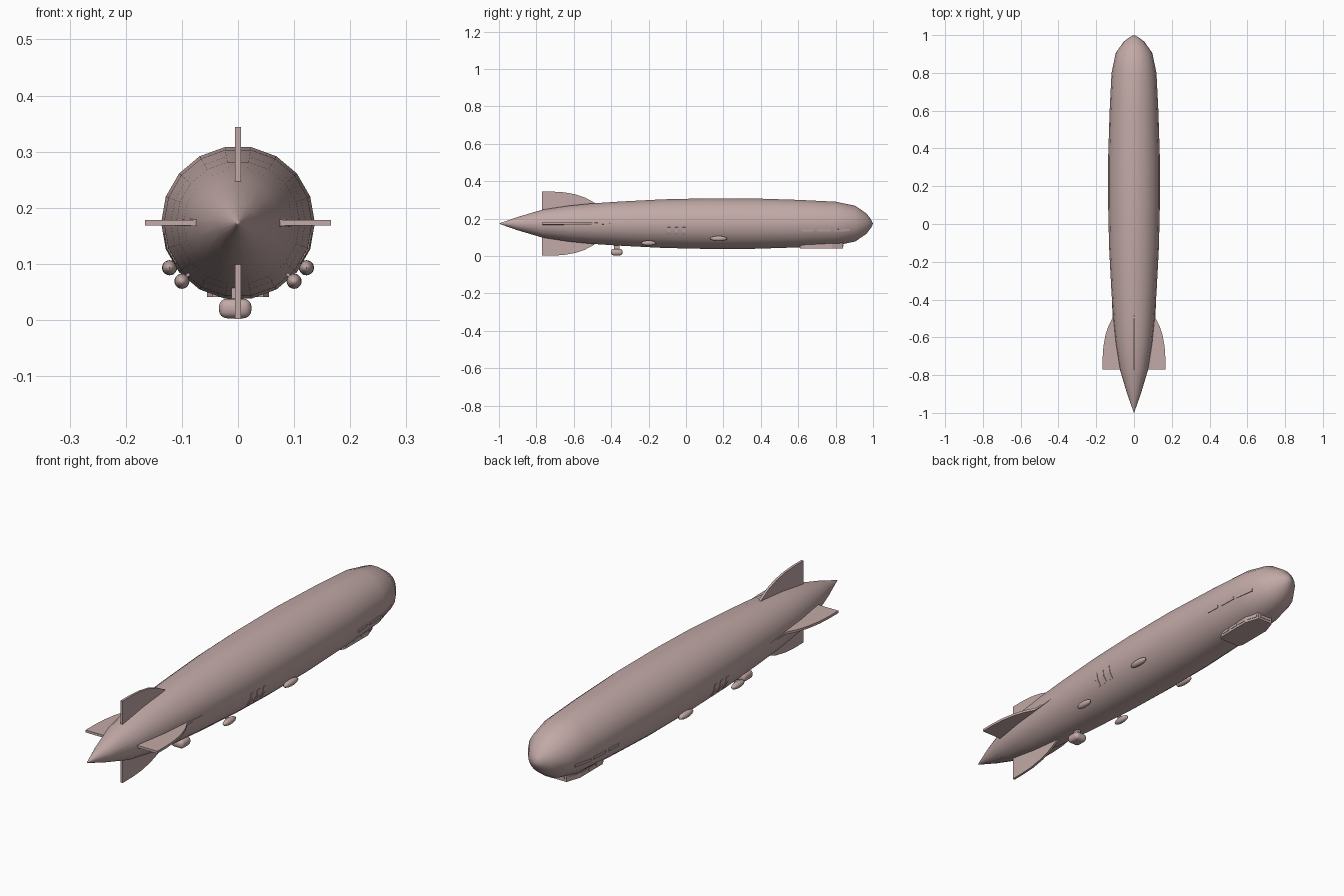
import bpy, bmesh
from math import sin, cos, pi, radians, atan2
from mathutils import Matrix, Vector

if "Cube" in bpy.data.objects:
    bpy.data.objects.remove(bpy.data.objects["Cube"])

CZ = 0.173  # height of the hull axis
SIDES = 18
PROFILE = [(-0.99, 0.004), (-0.9, 0.036), (-0.77, 0.075), (-0.63, 0.097), (-0.5, 0.110),
           (-0.35, 0.120), (-0.12, 0.132), (0.1, 0.137), (0.35, 0.137), (0.6, 0.129),
           (0.8, 0.119), (0.905, 0.097), (0.965, 0.055), (0.99, 0.022)]

# Dusty brown paint
PAINT = bpy.data.materials.new("brown_paint")
PAINT.diffuse_color = (0.54, 0.40, 0.385, 1)
PAINT.use_nodes = True
PAINT.node_tree.nodes["Principled BSDF"].inputs["Base Color"].default_value = PAINT.diffuse_color


def finish(name, bm, smooth=None):
    bmesh.ops.recalc_face_normals(bm, faces=bm.faces)
    me = bpy.data.meshes.new(name)
    bm.to_mesh(me)
    bm.free()
    me.materials.append(PAINT)
    ob = bpy.data.objects.new(name, me)
    bpy.context.collection.objects.link(ob)
    if smooth:
        bpy.ops.object.select_all(action='DESELECT')
        ob.select_set(True)
        bpy.context.view_layer.objects.active = ob
        bpy.ops.object.shade_smooth_by_angle(angle=radians(smooth))
    return ob


def radius(y):
    for (a, ra), (b, rb) in zip(PROFILE, PROFILE[1:]):
        if a <= y <= b:
            return ra + (rb - ra) * (y - a) / (b - a)
    return 0


def prism(name, pts, depth, matrix, smooth=None):
    """Extrude a flat outline symmetrically about its own plane."""
    bm = bmesh.new()
    face = bm.faces.new([bm.verts.new((x, y, -depth / 2)) for x, y in pts])
    ext = bmesh.ops.extrude_face_region(bm, geom=[face])
    verts = [v for v in ext['geom'] if isinstance(v, bmesh.types.BMVert)]
    bmesh.ops.translate(bm, verts=verts, vec=(0, 0, depth))
    bm.transform(matrix)
    return finish(name, bm, smooth)


def ellipsoid(name, loc, size):
    bm = bmesh.new()
    bmesh.ops.create_uvsphere(bm, u_segments=16, v_segments=10, radius=1)
    bm.transform(Matrix.Translation(loc) @ Matrix.Diagonal((*size, 1)))
    return finish(name, bm, 60)


def box(name, size, matrix, bevel=0):
    bm = bmesh.new()
    bmesh.ops.create_cube(bm, size=1)
    bm.transform(matrix @ Matrix.Diagonal((*size, 1)))
    if bevel:
        bmesh.ops.bevel(bm, geom=bm.edges[:], offset=bevel, segments=4, profile=0.5, affect='EDGES')
    return finish(name, bm, 60 if bevel else None)


def hull_panel(name, side, y0, y1, deg, z, height, proud=0.002):
    """Thin plate on the hull facet that faces deg degrees, centred at height z."""
    r0, r1 = (radius(y) * cos(pi / SIDES) for y in (y0, y1))
    r, a = (r0 + r1) / 2, radians(deg)
    slide = (z - CZ - r * sin(a)) / cos(a)
    mat = (Matrix.Translation((0, 0, CZ)) @ Matrix.Diagonal((side, 1, 1, 1))
           @ Matrix.Rotation(-a, 4, 'Y')
           @ Matrix.Translation((r, (y0 + y1) / 2, slide))
           @ Matrix.Rotation(-atan2(r1 - r0, y1 - y0), 4, 'Z'))
    return box(name, (proud * 2, y1 - y0, height), mat)


# Hull
bm = bmesh.new()
rings = [[bm.verts.new((r * cos(2 * pi * i / SIDES), y, CZ + r * sin(2 * pi * i / SIDES)))
          for i in range(SIDES)] for y, r in PROFILE]
for a, b in zip(rings, rings[1:]):
    for i in range(SIDES):
        j = (i + 1) % SIDES
        bm.faces.new((a[i], a[j], b[j], b[i]))
for ring, y in ((rings[0], -1), (rings[-1], 1)):
    tip = bm.verts.new((0, y, CZ))
    for i in range(SIDES):
        bm.faces.new((ring[i], ring[(i + 1) % SIDES], tip))
finish("hull", bm, 60)

# Four tail fins; the side pair has a tapered root fairing
FIN = [(0.03, -0.77), (0.172, -0.77), (0.172, -0.71), (0.168, -0.65), (0.157, -0.59),
       (0.140, -0.54), (0.113, -0.49), (0.06, -0.46)]
for k, name in enumerate(("right_fin", "top_fin", "left_fin", "bottom_fin")):
    mat = Matrix.Translation((0, 0, CZ)) @ Matrix.Rotation(-k * pi / 2, 4, 'Y')
    reach = 0.966 if k % 2 == 0 else 0.995
    prism(name, [(r * reach, y) for r, y in FIN], 0.010, mat, 30)
    if k % 2:
        continue
    bm = bmesh.new()
    base, mid = ([bm.verts.new(mat @ Vector((x, y, z))) for x, z in
                  ((r0, -w), (r0, w), (r1, 0.005), (r1, -0.005))]
                 for y, r0, r1, w in ((-0.77, 0.04, 0.085, 0.009), (-0.5, 0.08, 0.113, 0.012)))
    tip = bm.verts.new(mat @ Vector((0.119, -0.35, 0)))
    bm.faces.new(base)
    for i in range(4):
        j = (i + 1) % 4
        bm.faces.new((base[i], base[j], mid[j], mid[i]))
        bm.faces.new((mid[i], mid[j], tip))
    finish(name + "_fairing", bm, 60)

# Control gondola under the nose
PLAN = [(-0.045, 0.61), (-0.055, 0.63), (-0.055, 0.78), (-0.035, 0.84),
        (0.035, 0.84), (0.055, 0.78), (0.055, 0.63), (0.045, 0.61)]
prism("gondola", PLAN, 0.05, Matrix.Translation((0, 0, 0.066)))
for s in (-1, 1):
    for y in (0.655, 0.705, 0.755):
        box("gondola_window", (0.004, 0.038, 0.011), Matrix.Translation((s * 0.055, y, 0.056)))
    slant = Matrix.Translation((s * 0.045, 0.81, 0.056)) @ Matrix.Rotation(s * atan2(0.02, 0.06), 4, 'Z')
    box("gondola_front_window", (0.004, 0.045, 0.011), slant)
box("gondola_nose_window", (0.05, 0.004, 0.011), Matrix.Translation((0, 0.84, 0.056)))

for s in (-1, 1):
    # Passenger windows and side slats
    for y0, y1 in ((0.62, 0.68), (0.70, 0.775), (0.79, 0.875)):
        hull_panel("passenger_window", s, y0, y1, -10, 0.138, 0.012, 0.003)
    for y in (-0.09, -0.05, -0.01):
        hull_panel("side_slat_upper", s, y - 0.008, y + 0.008, -10, 0.140, 0.028)
        hull_panel("side_slat_lower", s, y - 0.008, y + 0.008, -30, 0.114, 0.030)
    # Engine pods with short struts
    for x, y, z, half in ((0.122, 0.175, 0.093, 0.046), (0.100, -0.2, 0.069, 0.04)):
        ellipsoid("engine_pod", (s * x, y, z), (0.0135, half, 0.0135))
        ang = atan2(z - CZ, x)
        mat = (Matrix.Translation((s * (x - 0.012 * cos(ang)), y, z - 0.012 * sin(ang)))
               @ Matrix.Rotation(-ang * s, 4, 'Y'))
        box("engine_strut", (0.025, 0.02, 0.005), mat)

# Rear engine car below the hull
box("rear_engine_car", (0.058, 0.062, 0.035), Matrix.Translation((-0.005, -0.37, 0.0205)), 0.0145)
box("rear_engine_strut", (0.014, 0.028, 0.04), Matrix.Translation((-0.005, -0.37, 0.05)))
